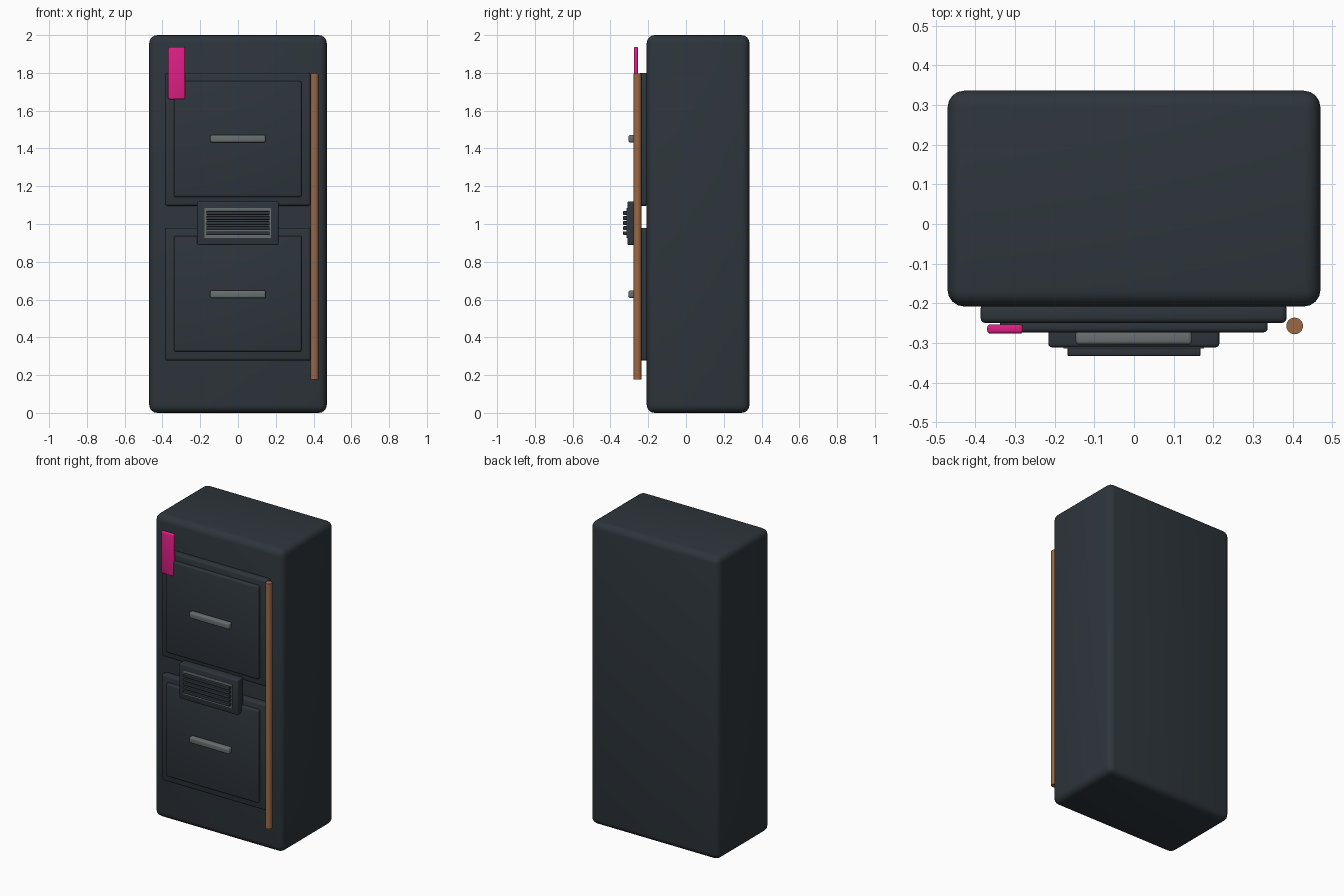
import bpy, math

if "Cube" in bpy.data.objects:
    bpy.data.objects.remove(bpy.data.objects["Cube"])


def material(name, rgb):
    m = bpy.data.materials.new(name)
    m.diffuse_color = (*rgb, 1.0)
    m.use_nodes = True
    m.node_tree.nodes["Principled BSDF"].inputs["Base Color"].default_value = m.diffuse_color
    return m


CHARCOAL = material("charcoal", (0.027, 0.036, 0.044))
GREY = material("steel_grey", (0.14, 0.16, 0.165))
WOOD = material("wood_brown", (0.33, 0.14, 0.06))
PINK = material("magenta", (0.72, 0.014, 0.23))


def finish(ob, name, mat):
    ob.name = name
    ob.data.materials.append(mat)
    bpy.ops.object.shade_smooth_by_angle(angle=math.radians(35))


def box(name, x, y, z, mat, bevel=0.0, segments=3):
    """Box from (min, max) ranges with rounded edges."""
    bpy.ops.mesh.primitive_cube_add(size=1)
    ob = bpy.context.object
    ranges = (x, y, z)
    for v in ob.data.vertices:
        v.co = [lo + (c + 0.5) * (hi - lo) for c, (lo, hi) in zip(v.co, ranges)]
    if bevel:
        mod = ob.modifiers.new("rounded", 'BEVEL')
        mod.width = bevel
        mod.segments = segments
        bpy.ops.object.modifier_apply(modifier="rounded")
    finish(ob, name, mat)
    return ob


# Cabinet body
box("cabinet_body", (-0.47, 0.47), (-0.208, 0.336), (0, 2), CHARCOAL, 0.042, 4)

# Two drawers: outer plate, raised inner plate, handle
for tag, z0, z1, i0, i1, h in (("upper", 1.096, 1.80, 1.143, 1.756, 1.452),
                               ("lower", 0.277, 0.98, 0.325, 0.937, 0.628)):
    box(tag + "_drawer_plate", (-0.387, 0.385), (-0.25, -0.2), (z0, z1), CHARCOAL, 0.014)
    box(tag + "_drawer_panel", (-0.338, 0.337), (-0.273, -0.24), (i0, i1), CHARCOAL, 0.01)
    box(tag + "_handle", (-0.147, 0.146), (-0.304, -0.268), (h - 0.02, h + 0.02), GREY, 0.009)

# Central vent: housing, thin grey backing, slats
box("vent_housing", (-0.216, 0.215), (-0.311, -0.25), (0.888, 1.12), CHARCOAL, 0.009)
box("vent_backing", (-0.178, 0.176), (-0.314, -0.308), (0.927, 1.084), GREY)
for i in range(5):
    z = 1.005 + (i - 2) * 0.0267
    box(f"vent_slat_{i + 1}", (-0.168, 0.168), (-0.333, -0.309), (z - 0.01, z + 0.01), CHARCOAL, 0.004, 2)

# Wooden pole along the right edge
bpy.ops.mesh.primitive_cylinder_add(vertices=24, radius=0.021, depth=1.62, location=(0.405, -0.257, 0.988))
finish(bpy.context.object, "wooden_pole", WOOD)

# Magenta tag at the upper left
box("magenta_tag", (-0.37, -0.28), (-0.2765, -0.253), (1.66, 1.937), PINK, 0.008)
